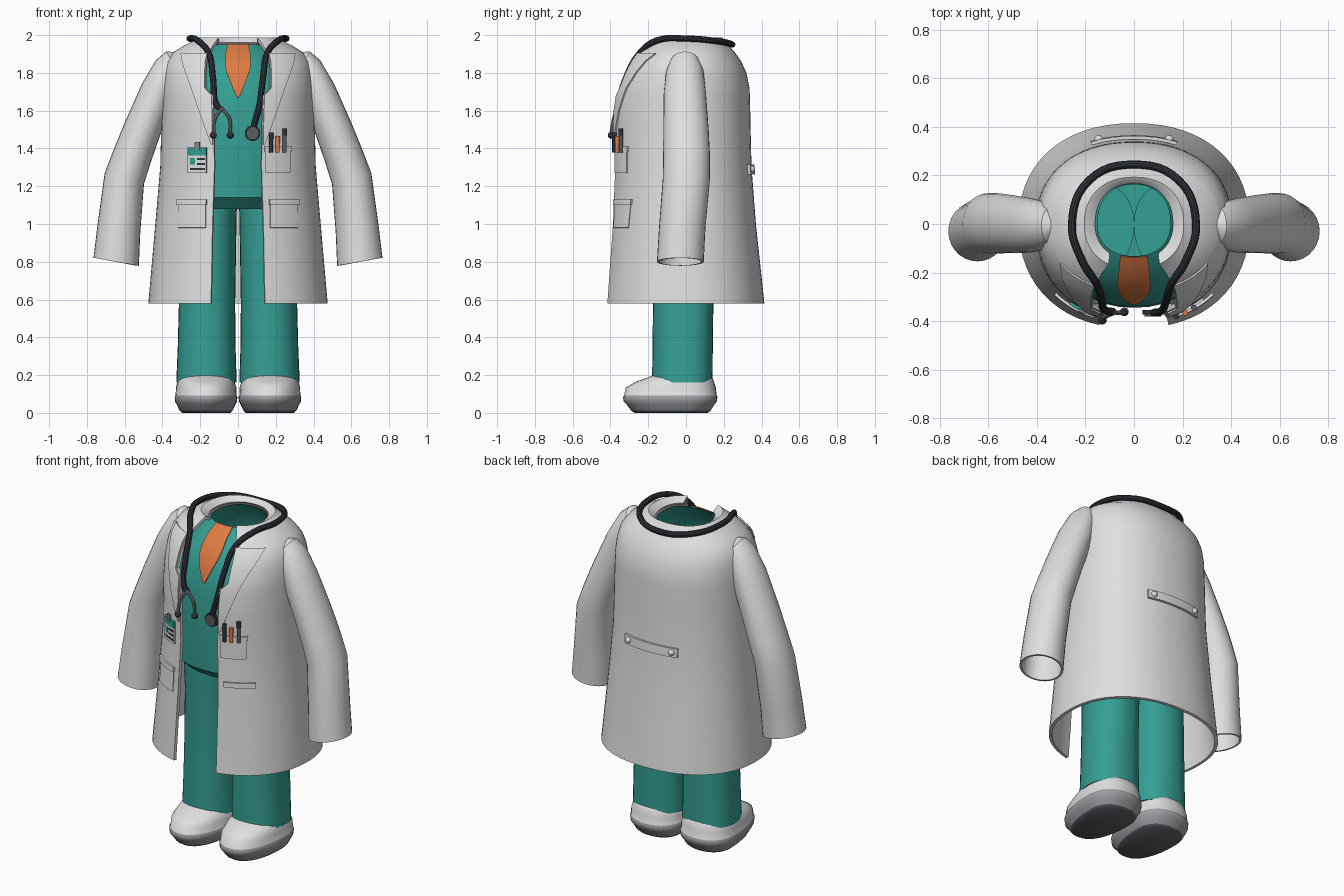
import bpy, bmesh, math

if "Cube" in bpy.data.objects:
    bpy.data.objects.remove(bpy.data.objects["Cube"])


def material(name, r, g, b):
    m = bpy.data.materials.new(name)
    m.use_nodes = True
    m.diffuse_color = (r, g, b, 1)
    m.node_tree.nodes["Principled BSDF"].inputs["Base Color"].default_value = (r, g, b, 1)
    return m


WHITE = material("coat white", .74, .74, .74)
TEAL = material("scrub teal", .035, .35, .295)
ORANGE = material("orange", .74, .195, .055)
BLACK = material("tube black", .028, .033, .042)
SILVER = material("silver grey", .24, .255, .275)
RIM = material("sole rim grey", .33, .34, .36)
SOLE = material("sole slate", .10, .11, .125)


def finish(ob, mats, thick=0, offset=-1, mirror=False, angle=35):
    """Apply thickness and mirroring, then smooth everything but hard edges."""
    for m in mats:
        ob.data.materials.append(m)
    if thick:
        s = ob.modifiers.new("thickness", 'SOLIDIFY')
        s.thickness, s.offset = thick, offset
    if mirror:
        ob.modifiers.new("mirror", 'MIRROR').use_mirror_merge = False
    bpy.ops.object.select_all(action='DESELECT')
    ob.select_set(True)
    bpy.context.view_layer.objects.active = ob
    bpy.ops.object.convert(target='MESH')
    bpy.ops.object.shade_smooth_by_angle(angle=math.radians(angle))


def new_object(name, data):
    ob = bpy.data.objects.new(name, data)
    bpy.context.scene.collection.objects.link(ob)
    return ob


def loft(name, rings, mats, closed=True, cap_low=False, cap_top=False, slots=None, **kw):
    """Skin a stack of equal-length rings, listed bottom to top."""
    bm = bmesh.new()
    vs = [[bm.verts.new(p) for p in ring] for ring in rings]
    n = len(vs[0])
    for r in range(len(vs) - 1):
        for i in range(n if closed else n - 1):
            j = (i + 1) % n
            f = bm.faces.new((vs[r][i], vs[r][j], vs[r + 1][j], vs[r + 1][i]))
            f.material_index = slots[r] if slots else 0
    if cap_low:
        bm.faces.new(vs[0][::-1])
    if cap_top:
        bm.faces.new(vs[-1]).material_index = slots[-1] if slots else 0
    me = bpy.data.meshes.new(name)
    bm.to_mesh(me)
    bm.free()
    finish(new_object(name, me), mats, **kw)


SQUARE = .9  # below 1 makes the ovals slightly boxy


def oval(z, rx, front, back, cx=0, n=40, gap=0):
    """Boxy oval ring, running anticlockwise from the front, with an optional front gap."""
    a0 = math.asin((gap / rx) ** (1 / SQUARE))
    pts = []
    for i in range(n + (1 if gap else 0)):
        a = a0 + (2 * math.pi - 2 * a0) * i / n
        s, c = (math.copysign(abs(v) ** SQUARE, v) for v in (math.sin(a), math.cos(a)))
        pts.append((cx + rx * s, -c * (front if c > 0 else back), z))
    return pts


# Coat body: z, half width, front depth, back depth, half opening
COAT = [(.58, .475, .43, .415, .143), (1.0, .438, .4, .37, .135), (1.3, .412, .387, .347, .125),
        (1.5, .407, .392, .342, .127), (1.6, .405, .39, .34, .13), (1.68, .403, .378, .338, .133),
        (1.72, .402, .37, .336, .172), (1.8, .395, .337, .32, .172), (1.86, .38, .304, .293, .168),
        (1.91, .343, .264, .258, .155), (1.95, .277, .22, .222, .13), (1.975, .225, .195, .203, .112)]
COLLAR = [(1.988, .205, .185, .193, .105), (1.98, .185, .167, .18, .102), (1.962, .16, .145, .166, .1)]
loft("coat_body", [oval(z, rx, f, b, gap=g, n=56) for z, rx, f, b, g in COAT + COLLAR],
     [WHITE], closed=False, thick=.018)

# Scrub shirt, same layout without an opening
SHIRT = [(1.08, .30, .27, .24), (1.14, .33, .335, .27), (1.4, .33, .345, .27), (1.6, .33, .34, .27),
         (1.75, .31, .31, .25), (1.83, .265, .27, .23), (1.9, .2, .21, .195), (1.95, .15, .132, .163)]
loft("scrub_shirt", [oval(*row) for row in SHIRT], [TEAL], cap_low=True)


def surface(rows, x, z, back=False):
    """Depth of a lofted garment at a given x and z."""
    for lo, hi in zip(rows, rows[1:]):
        if z <= hi[0]:
            break
    t = (z - lo[0]) / (hi[0] - lo[0])
    rx, f, b = (lo[k] + (hi[k] - lo[k]) * t for k in (1, 2, 3))
    d = max(0, 1 - abs(x / rx) ** (2 / SQUARE)) ** (SQUARE / 2)
    return b * d if back else -f * d


def strip(name, rows, mat, lift=.002, thick=.008, on=COAT, back=False, mirror=False, n=8):
    """Plate lying on a garment; each row is z, first x, last x."""
    rings = []
    for z, xa, xb in rows:
        xs = [xa + (xb - xa) * i / n for i in range(n + 1)]
        rings.append([(x, surface(on, x, z, back) + (lift if back else -lift), z) for x in xs])
    loft(name, rings, [mat], closed=False, thick=thick, offset=1, mirror=mirror)


def patch(name, xa, xb, za, zb, mat, **kw):
    strip(name, [(za, xa, xb), (zb, xa, xb)], mat, **kw)


# Undershirt showing at the neck
strip("neck_panel", [(1.67, -.006, .006), (1.75, -.04, .04), (1.81, -.062, .062), (1.83, -.066, .066),
                     (1.86, -.067, .067), (1.9, -.064, .064), (1.949, -.055, .055)],
      ORANGE, on=SHIRT, lift=.002, thick=.006)

# Lapels, pockets and back belt
strip("lapels", [(1.42, .132, .14), (1.5, .133, .17), (1.6, .136, .205), (1.68, .138, .232),
                 (1.72, .175, .246), (1.8, .175, .275), (1.86, .171, .295), (1.9, .162, .3)],
      WHITE, mirror=True)
patch("side_pockets", .17, .315, .98, 1.105, WHITE, thick=.004, mirror=True)
patch("pocket_flaps", .165, .32, 1.1, 1.13, WHITE, thick=.012, mirror=True)
patch("breast_pocket", .145, .275, 1.27, 1.40, WHITE, thick=.006)
patch("breast_pocket_hem", .14, .28, 1.385, 1.41, WHITE, thick=.01)
patch("back_belt", .175, -.175, 1.262, 1.315, WHITE, back=True, thick=.014)

# Name badge
patch("badge_card", -.26, -.165, 1.27, 1.365, WHITE, thick=.012)
patch("badge_header", -.26, -.165, 1.362, 1.405, TEAL, thick=.013)
patch("badge_photo", -.252, -.225, 1.315, 1.35, TEAL, lift=.012, thick=.005)
for i, z in enumerate((1.285, 1.312, 1.338)):
    patch(f"badge_line_{i + 1}", -.252 if i == 0 else -.215, -.173, z, z + .012, BLACK, lift=.012, thick=.005)
patch("badge_clip", -.226, -.2, 1.395, 1.435, SILVER, lift=.01, thick=.01)


def cylinder(name, p, radius, depth, mat, forward=False, sides=16):
    bpy.ops.mesh.primitive_cylinder_add(vertices=sides, radius=radius, depth=depth, location=p,
                                        rotation=(math.pi / 2 if forward else 0, 0, 0))
    bpy.context.object.name = name
    finish(bpy.context.object, [mat])


def ball(name, p, r, mat):
    bpy.ops.mesh.primitive_uv_sphere_add(segments=16, ring_count=8, radius=r, location=p)
    bpy.context.object.name = name
    finish(bpy.context.object, [mat])


# Pens in the breast pocket
for i, (x, top, mat, tip) in enumerate([(.175, 1.485, BLACK, BLACK), (.21, 1.465, ORANGE, ORANGE),
                                        (.247, 1.505, SOLE, BLACK)]):
    y = surface(COAT, x, 1.42) - .018
    cylinder(f"pen_{i + 1}", (x, y, (1.378 + top) / 2), .0105, top - 1.378, mat)
    cylinder(f"pen_cap_{i + 1}", (x, y, top - .018), .012, .036, tip)

for name, x in (("left_belt_button", .145), ("right_belt_button", -.145)):
    ball(name, (x, surface(COAT, x, 1.29, True) + .016, 1.29), .018, WHITE)

# Sleeves: centre x, y, z, half width, half depth, tilt in degrees
SLEEVE = [(.645, -.03, .80, .122, .124, 10), (.63, -.02, .98, .115, .123, 11), (.602, .002, 1.24, .108, .125, 15),
          (.56, .003, 1.36, .104, .124, 20), (.507, 0, 1.5, .1, .12, 24), (.428, -.006, 1.69, .096, .112, 33),
          (.375, -.006, 1.80, .09, .1, 48), (.345, -.006, 1.855, .068, .076, 58), (.328, -.005, 1.885, .03, .035, 62)]


def sleeve_ring(x, y, z, w, d, tilt, n=28):
    t = math.radians(tilt)
    turn = [2 * math.pi * i / n for i in range(n)]
    return [(x + w * math.sin(a) * math.cos(t), y - d * math.cos(a), z + w * math.sin(a) * math.sin(t))
            for a in turn]


loft("sleeves", [sleeve_ring(*s) for s in SLEEVE], [WHITE], cap_top=True, thick=.012, mirror=True)

# Trouser legs
LEGS = [(.16, .16, .18, .14, .167), (.35, .153, .177, .142, .166), (.58, .149, .175, .145, .164),
        (.9, .147, .185, .15, .157), (1.06, .15, .195, .16, .157), (1.2, .158, .2, .17, .158)]
loft("trouser_legs", [oval(*row, n=32) for row in LEGS], [TEAL], cap_low=True, cap_top=True, mirror=True)

# Shoes, with the sole layers coloured by height
SHOES = [(0, .128, .272, .115), (.012, .14, .29, .13), (.045, .156, .315, .15), (.06, .164, .33, .163),
         (.085, .166, .334, .167), (.092, .161, .328, .162), (.135, .16, .318, .158),
         (.165, .15, .265, .148), (.185, .142, .21, .14), (.205, .11, .16, .11)]
loft("shoes", [oval(*row, cx=.169, n=32) for row in SHOES], [SOLE, RIM, WHITE],
     slots=[0, 1, 1, 1, 1, 2, 2, 2, 2], cap_low=True, cap_top=True, mirror=True, angle=50)


def tube(name, points, radius, mat):
    cu = bpy.data.curves.new(name, 'CURVE')
    cu.dimensions, cu.bevel_depth, cu.bevel_resolution = '3D', radius, 3
    cu.use_fill_caps, cu.resolution_u = True, 6
    sp = cu.splines.new('BEZIER')
    sp.bezier_points.add(len(points) - 1)
    for b, p in zip(sp.bezier_points, points):
        b.co = p
        b.handle_left_type = b.handle_right_type = 'AUTO'
    finish(new_object(name, cu), [mat])


# Stethoscope: tube round the neck, chest piece on the left, forked ear pieces on the right
HALF = [(.185, .18, 1.966), (.256, 0, 1.982), (.215, -.15, 1.973), (.155, -.245, 1.905),
        (.132, -.32, 1.77), (.113, -.358, 1.63)]
left_run = HALF + [(.082, -.366, 1.51)]
right_run = [(-x, y, z) for x, y, z in HALF] + [(-.085, -.362, 1.6)]
tube("stethoscope_tube", left_run[::-1] + [(0, .245, 1.95)] + right_run, .0165, BLACK)
cylinder("chest_piece", (.077, -.368, 1.48), .034, .028, SOLE, True, 24)
cylinder("chest_piece_rim", (.077, -.363, 1.48), .041, .018, BLACK, True, 24)
for name, x, bend, y in (("right_ear", -.13, -.122, -.396), ("left_ear", -.04, -.045, -.362)):
    tube(name + "_arm", [(-.085, -.366, 1.615), (bend, (y - .37) / 2, 1.555), (x, y, 1.48)], .0095, SILVER)
    ball(name + "_tip", (x, y, 1.47), .018, BLACK)
